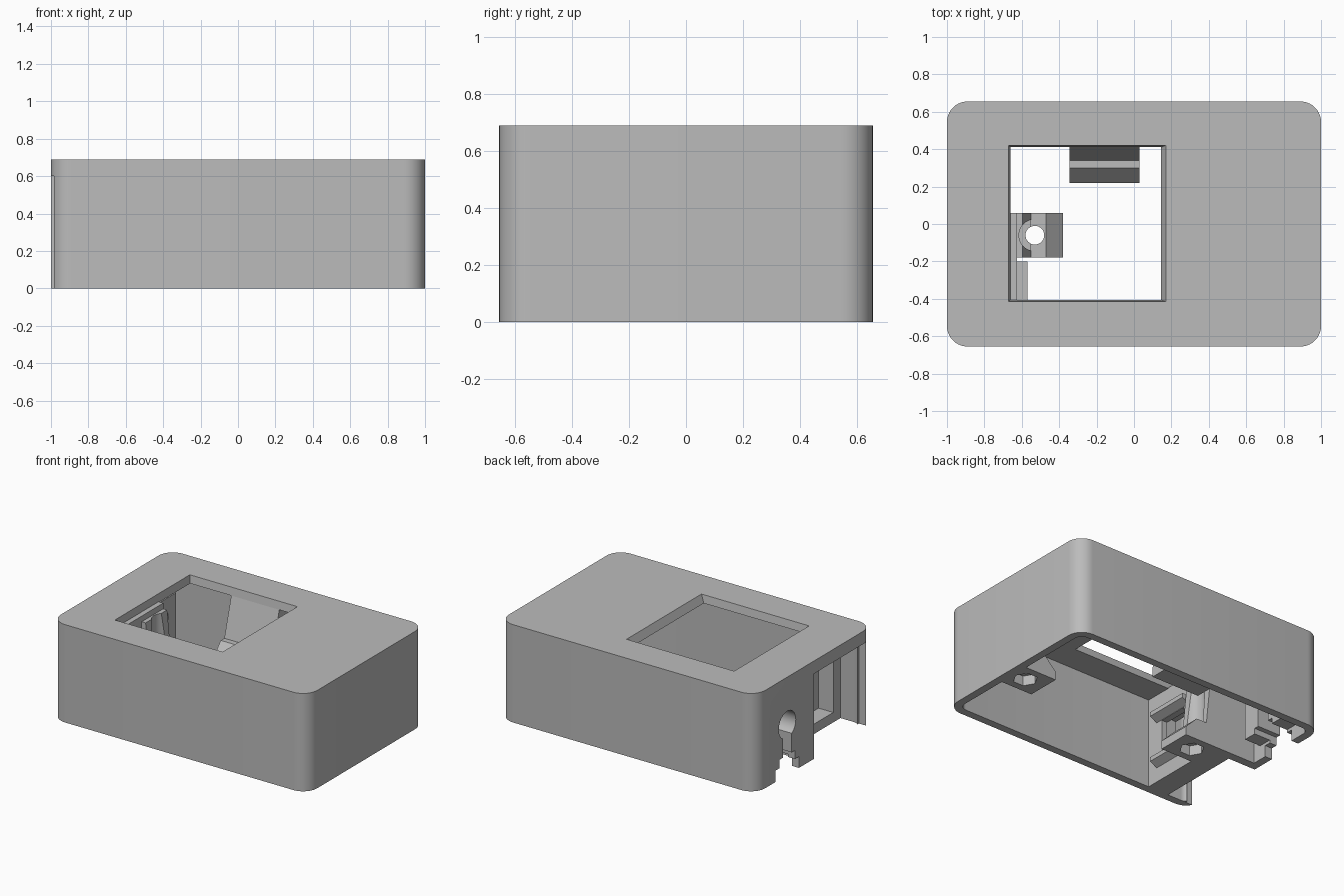
import bpy, bmesh, math
from mathutils import Vector

if "Cube" in bpy.data.objects:
    bpy.data.objects.remove(bpy.data.objects["Cube"])

grey = bpy.data.materials.new("plain_grey")
grey.diffuse_color = (0.5, 0.5, 0.5, 1)
grey.use_nodes = True
grey.node_tree.nodes["Principled BSDF"].inputs["Base Color"].default_value = grey.diffuse_color


def make(name, bm):
    bmesh.ops.recalc_face_normals(bm, faces=bm.faces)
    me = bpy.data.meshes.new(name)
    bm.to_mesh(me)
    bm.free()
    ob = bpy.data.objects.new(name, me)
    bpy.context.collection.objects.link(ob)
    me.materials.append(grey)
    return ob


def prism(name, pts, axis, a, b, end_pts=None):
    """Extrude a 2D outline along an axis; end_pts gives a tapered far end."""
    def place(p, t):
        return {'x': (t, p[0], p[1]), 'y': (p[0], t, p[1]), 'z': (p[0], p[1], t)}[axis]
    bm = bmesh.new()
    lo = [bm.verts.new(place(p, a)) for p in pts]
    hi = [bm.verts.new(place(p, b)) for p in (end_pts or pts)]
    n = len(pts)
    bm.faces.new(lo)
    bm.faces.new(hi[::-1])
    for i in range(n):
        bm.faces.new((lo[i], hi[i], hi[(i + 1) % n], lo[(i + 1) % n]))
    return make(name, bm)


def rect(x0, x1, y0, y1):
    return [(x0, y0), (x1, y0), (x1, y1), (x0, y1)]


def box(name, x0, x1, y0, y1, z0, z1):
    return prism(name, rect(x0, x1, y0, y1), 'z', z0, z1)


def circle(cx, cy, r, n=32):
    return [(cx + r * math.cos(2 * math.pi * i / n),
             cy + r * math.sin(2 * math.pi * i / n)) for i in range(n)]


def round_rect(hx, hy, r, n=10):
    pts = []
    for k, (sx, sy) in enumerate(((1, 1), (-1, 1), (-1, -1), (1, -1))):
        for i in range(n + 1):
            a = math.pi / 2 * (k + i / n)
            pts.append((sx * (hx - r) + r * math.cos(a), sy * (hy - r) + r * math.sin(a)))
    return pts


def cut(ob, *cutters):
    for c in cutters:
        m = ob.modifiers.new("cut", 'BOOLEAN')
        m.operation = 'DIFFERENCE'
        m.solver = 'EXACT'
        m.object = c
        bpy.context.view_layer.objects.active = ob
        bpy.ops.object.modifier_apply(modifier=m.name)
        bpy.data.objects.remove(c)


def keyhole(ob):
    """Cable hole with its slot and stepped mouth at the bottom."""
    cut(ob,
        prism("c", circle(0.30, 0.355, 0.095), 'x', -1.1, -0.7),
        box("c", -1.1, -0.7, 0.25, 0.345, -0.1, 0.32),
        box("c", -1.1, -0.7, 0.215, 0.385, -0.1, 0.14),
        box("c", -1.1, -0.7, 0.17, 0.43, -0.1, 0.08))


# outer shell, open at the bottom
shell = prism("case_shell", round_rect(1, 0.655, 0.11), 'z', 0, 0.69)
cut(shell,
    prism("c", round_rect(0.945, 0.6, 0.055), 'z', -0.1, 0.635),
    # bevelled window in the top
    prism("c", rect(-0.655, 0.13, -0.40, 0.405), 'z', 0.6, 0.69 + 0.0005,
          rect(-0.67, 0.17, -0.415, 0.42)),
    # large opening in the left side
    box("c", -1.1, -0.93, -0.6, 0.0, -0.1, 0.6))
keyhole(shell)

# cable clamp block behind the keyhole
clamp = box("cable_clamp", -0.95, -0.82, 0.12, 0.48, 0.1, 0.5)
keyhole(clamp)

# partition around the left compartment, with a socket pocket
wall = box("socket_partition", -0.785, -0.625, -0.605, 0.06, 0, 0.64)
cut(wall,
    box("c", -0.8, -0.67, -0.52, -0.2, 0.07, 0.5),
    box("c", -0.7, -0.6, -0.47, -0.25, 0.14, 0.43))
box("compartment_wall", -0.95, -0.78, 0.0, 0.06, 0, 0.64)
for z in (0.1, 0.43):
    prism("socket_ridge", [(-0.63, z), (-0.57, z + 0.03), (-0.57, z + 0.06), (-0.63, z + 0.06)],
          'y', -0.52, -0.2)

# screw posts with hexagonal nut recesses, one on each side
for side, wall_x, name in ((1, -0.63, "left_screw_post"), (-1, 0.95, "right_screw_post")):
    prof = [(0, 0), (0.25, 0), (0.25, 0.06), (0.16, 0.15), (0.08, 0.15), (0.035, 0.6), (0, 0.6)]
    post = prism(name, [(wall_x + side * u, z) for u, z in prof], 'y', -0.18, 0.06)
    cx = wall_x + side * 0.1
    cut(post,
        prism("c", circle(cx, -0.06, 0.05), 'z', -0.1, 0.2),
        prism("c", circle(cx, -0.06, 0.08, 6), 'z', -0.1, 0.07),
        prism("c", circle(cx, -0.06, 0.085), 'z', 0.16, 0.7))

# display clip on the back wall
prism("back_clip", [(0.605, 0.64), (0.42, 0.64), (0.34, 0.36), (0.30, 0.36),
                    (0.22, 0.27), (0.22, 0.2), (0.605, 0.2)], 'x', -0.345, 0.03)

for ob in list(bpy.context.scene.objects):
    bpy.ops.object.select_all(action='DESELECT')
    ob.select_set(True)
    bpy.context.view_layer.objects.active = ob
    bpy.ops.object.shade_smooth_by_angle(angle=math.radians(30))
